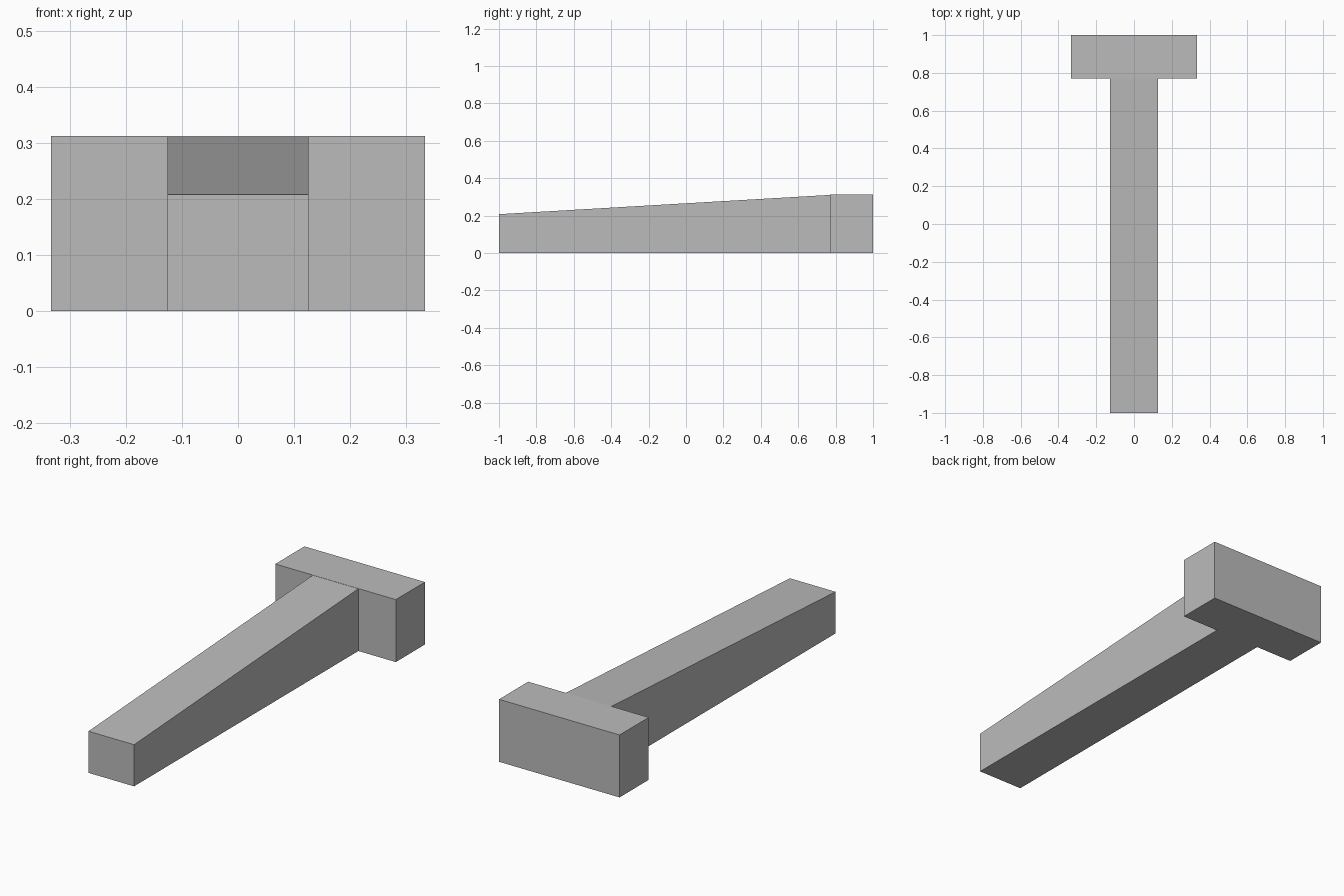
import bpy, bmesh

if "Cube" in bpy.data.objects:
    bpy.data.objects.remove(bpy.data.objects["Cube"])

grey = bpy.data.materials.new("plain_grey")
grey.diffuse_color = (0.5, 0.5, 0.5, 1)
grey.use_nodes = True
grey.node_tree.nodes["Principled BSDF"].inputs["Base Color"].default_value = grey.diffuse_color


def extruded_profile(name, half_width, profile):
    """Sweep a (y, z) side profile across x, centred on x = 0."""
    bm = bmesh.new()
    face = bm.faces.new([bm.verts.new((-half_width, y, z)) for y, z in profile])
    moved = bmesh.ops.extrude_face_region(bm, geom=[face])["geom"]
    bmesh.ops.translate(bm, vec=(2 * half_width, 0, 0),
                        verts=[v for v in moved if isinstance(v, bmesh.types.BMVert)])
    # Close the starting side if the extrusion removed it
    bmesh.ops.holes_fill(bm, edges=bm.edges[:], sides=0)
    bmesh.ops.recalc_face_normals(bm, faces=bm.faces[:])
    mesh = bpy.data.meshes.new(name)
    bm.to_mesh(mesh)
    bm.free()
    mesh.materials.append(grey)
    obj = bpy.data.objects.new(name, mesh)
    bpy.context.collection.objects.link(obj)
    return obj


# Long shaft whose top slopes up towards the crossbar
extruded_profile("tapered_shaft", 0.126,
                 [(-1, 0), (0.77, 0), (0.77, 0.311), (-1, 0.208)])

# Block across the back end
extruded_profile("crossbar", 0.333,
                 [(0.77, 0), (1, 0), (1, 0.312), (0.77, 0.312)])
